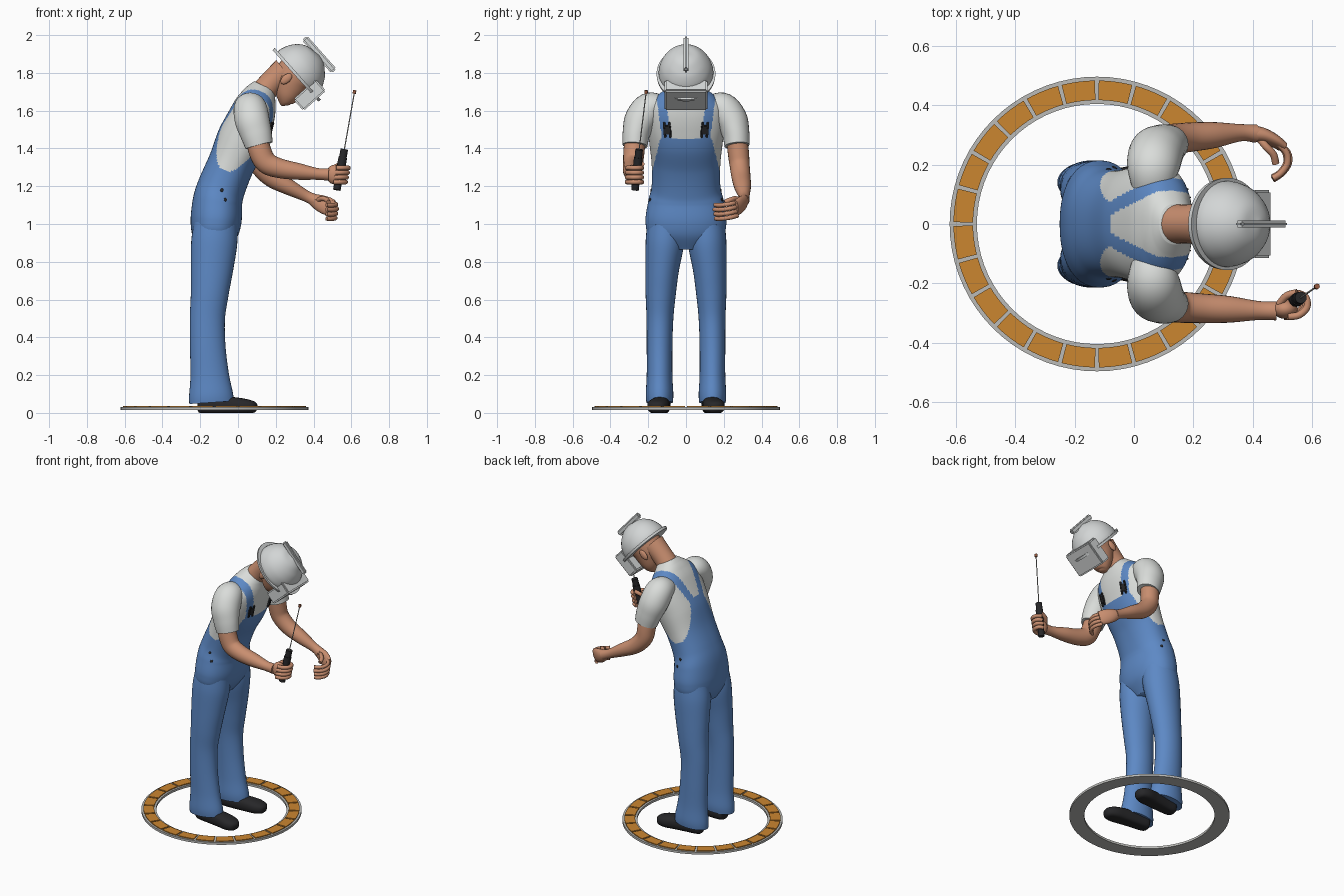
import bpy, bmesh, math
from mathutils import Vector, Matrix
from mathutils.bvhtree import BVHTree

if "Cube" in bpy.data.objects:
    bpy.data.objects.remove(bpy.data.objects["Cube"])


def material(name, r, g, b):
    m = bpy.data.materials.new(name)
    m.use_nodes = True
    m.diffuse_color = (r, g, b, 1)
    m.node_tree.nodes["Principled BSDF"].inputs["Base Color"].default_value = (r, g, b, 1)
    return m


BLUE = material("denim blue", 0.11, 0.25, 0.56)
SHIRT = material("shirt white", 0.70, 0.72, 0.70)
SHELL = material("helmet grey", 0.65, 0.67, 0.67)
SKIN = material("skin", 0.58, 0.27, 0.16)
BLACK = material("black rubber", 0.02, 0.02, 0.022)
ORANGE = material("tile orange", 0.60, 0.24, 0.03)
GREY = material("ring grey", 0.50, 0.50, 0.48)
COPPER = material("copper tip", 0.30, 0.10, 0.05)

X, Y, Z = Vector((1, 0, 0)), Vector((0, 1, 0)), Vector((0, 0, 1))


def finish(bm, name, mats, angle=40):
    bmesh.ops.recalc_face_normals(bm, faces=bm.faces)
    me = bpy.data.meshes.new(name)
    bm.to_mesh(me)
    bm.free()
    for m in mats:
        me.materials.append(m)
    ob = bpy.data.objects.new(name, me)
    bpy.context.collection.objects.link(ob)
    bpy.ops.object.select_all(action="DESELECT")
    ob.select_set(True)
    bpy.context.view_layer.objects.active = ob
    bpy.ops.object.shade_smooth_by_angle(angle=math.radians(angle))
    return ob


def spline(keys, steps):
    """Smooth interpolation through key tuples of any length."""
    k = [Vector(p) for p in keys]
    out = []
    for i in range(len(k) - 1):
        p0, p1, p2, p3 = k[max(i - 1, 0)], k[i], k[i + 1], k[min(i + 2, len(k) - 1)]
        for j in range(steps):
            t = j / steps
            out.append(0.5 * (2 * p1 + (p2 - p0) * t + (2 * p0 - 5 * p1 + 4 * p2 - p3) * t * t
                              + (3 * p1 - p0 - 3 * p2 + p3) * t ** 3))
    return out + [k[-1]]


def loft(name, keys, mats, ref=Y, steps=5, seg=20, power=1.0, matrix=None, floor=None, angle=60):
    """Skin ellipses (x, y, z, half width along ref, half depth) along a path."""
    pts = spline(keys, steps)
    bm, rings = bmesh.new(), []
    for i, p in enumerate(pts):
        c = Vector(p[:3])
        t = (Vector(pts[min(i + 1, len(pts) - 1)][:3]) - Vector(pts[max(i - 1, 0)][:3])).normalized()
        side = (ref - t * t.dot(ref)).normalized()
        front = side.cross(t)
        ring = []
        for j in range(seg):
            a = 2 * math.pi * j / seg
            u = math.copysign(abs(math.cos(a)) ** power, math.cos(a))
            v = math.copysign(abs(math.sin(a)) ** power, math.sin(a))
            q = c + side * u * p[3] + front * v * p[4]
            if floor is not None:
                q.z = max(q.z, floor)
            ring.append(bm.verts.new(matrix @ q if matrix else q))
        rings.append(ring)
    for a, b in zip(rings, rings[1:]):
        for j in range(seg):
            bm.faces.new((a[j], a[(j + 1) % seg], b[(j + 1) % seg], b[j]))
    bm.faces.new(rings[0])
    bm.faces.new(rings[-1])
    return finish(bm, name, mats, angle)


def tube(name, pts, radius, mat, ref=Z, seg=10):
    return loft(name, [(*p, radius, radius) for p in pts], [mat], ref, 4, seg)


def box(name, size, matrix, mat, bevel=0.004):
    bm = bmesh.new()
    bmesh.ops.create_cube(bm, size=1, matrix=matrix @ Matrix.Diagonal((*size, 1)))
    bmesh.ops.bevel(bm, geom=bm.edges[:], offset=bevel, segments=2, affect="EDGES")
    return finish(bm, name, [mat])


def ball(name, size, matrix, mat):
    bm = bmesh.new()
    bmesh.ops.create_uvsphere(bm, u_segments=24, v_segments=14, radius=1,
                              matrix=matrix @ Matrix.Diagonal((*size, 1)))
    return finish(bm, name, [mat], 80)


def arc_slab(name, r0, r1, z0, z1, a0, a1, n, mat):
    """Curved slab between two radii; a full turn closes on itself."""
    bm = bmesh.new()
    rows = [[bm.verts.new((RING_X + r * math.cos(a), r * math.sin(a), z))
             for r, z in ((r0, z0), (r1, z0), (r1, z1), (r0, z1))]
            for a in (a0 + (a1 - a0) * i / n for i in range(n + 1))]
    for p, q in zip(rows, rows[1:]):
        for k in range(4):
            bm.faces.new((p[k], p[(k + 1) % 4], q[(k + 1) % 4], q[k]))
    if a1 - a0 < 6:
        bm.faces.new(rows[0])
        bm.faces.new(rows[-1])
    else:
        bmesh.ops.remove_doubles(bm, verts=bm.verts, dist=1e-5)
    return finish(bm, name, [mat])


# Floor ring with inlaid tiles
RING_X = -0.125
arc_slab("ring_base", 0.405, 0.497, 0.015, 0.03, 0, 2 * math.pi, 72, GREY)
for i in range(24):
    a = math.radians(15 * i)
    arc_slab("ring_tile", 0.418, 0.484, 0.028, 0.036, a + 0.013, a + 0.249, 5, ORANGE)

# Torso: shirt and overalls share one skin, coloured by height and side
torso = loft("torso", [
    (-0.13, 0, 0.87, 0.10, 0.08), (-0.125, 0, 0.94, 0.195, 0.12), (-0.116, 0, 1.02, 0.214, 0.135),
    (-0.108, 0, 1.12, 0.20, 0.131), (-0.085, 0, 1.2, 0.182, 0.127), (-0.035, 0, 1.32, 0.182, 0.124),
    (0.02, 0, 1.44, 0.195, 0.135), (0.062, 0, 1.54, 0.205, 0.126), (0.092, 0, 1.62, 0.195, 0.112),
    (0.112, 0, 1.67, 0.155, 0.094), (0.128, 0, 1.705, 0.105, 0.076), (0.14, 0, 1.73, 0.068, 0.06)],
    [SHIRT, BLUE], steps=12, seg=144, power=0.9)


def is_blue(c):
    y, front = abs(c.y), c.x > 0.02 + 0.46 * (c.z - 1.44)
    if c.z < 1.27:
        return True
    if front and c.z < 1.45:
        return y < 0.135 + 0.26 * (1.45 - c.z)
    if not front and c.z < 1.54:
        return y < 0.075 + 0.115 * ((1.54 - c.z) / 0.27) ** 1.5
    strap = 0.11 + 0.13 * (c.z - 1.5) if front else min(0.045 + 0.5 * (c.x + 0.1), 0.135)
    return abs(y - strap) < 0.024


for f in torso.data.polygons:
    f.material_index = int(is_blue(f.center))
surface = BVHTree.FromPolygons([v.co for v in torso.data.vertices],
                               [p.vertices[:] for p in torso.data.polygons])


def on_torso(point):
    """Frame on the torso skin: local z points outward, local y runs upward."""
    loc, nor, _, _ = surface.find_nearest(Vector(point))
    side = Z.cross(nor).normalized()
    return Matrix.Translation(loc) @ Matrix((side, nor.cross(side), nor)).transposed().to_4x4()


for s, tag in ((1, "left"), (-1, "right")):
    # Buckles and hip buttons
    base = on_torso((0.2, s * 0.108, 1.49))
    box(tag + "_buckle", (0.042, 0.05, 0.016), base, BLACK)
    for k in (-1, 1):
        box(tag + "_buckle_bar", (0.012, 0.085, 0.012), base @ Matrix.Translation((k * 0.014, 0, 0.004)), BLACK, 0.003)
    for x, z in ((-0.08, 1.19), (-0.04, 1.14)):
        ball(tag + "_hip_button", (0.009, 0.009, 0.004), on_torso((x, s * 0.25, z)), BLACK)

    # Trouser legs and shoes
    loft(tag + "_trouser_leg", [
        (-0.140, s * 0.140, 0.055, 0.070, 0.118), (-0.143, s * 0.140, 0.10, 0.073, 0.116),
        (-0.150, s * 0.140, 0.20, 0.068, 0.102), (-0.160, s * 0.140, 0.35, 0.068, 0.094),
        (-0.162, s * 0.138, 0.5, 0.071, 0.093), (-0.150, s * 0.134, 0.63, 0.080, 0.100),
        (-0.138, s * 0.126, 0.76, 0.089, 0.112), (-0.126, s * 0.112, 0.9, 0.102, 0.122),
        (-0.118, s * 0.105, 1.0, 0.100, 0.115)], [BLUE], steps=6, seg=32)
    loft(tag + "_shoe", [
        (-0.212, s * 0.125, 0.04, 0.02, 0.025), (-0.2, s * 0.126, 0.04, 0.042, 0.042),
        (-0.13, s * 0.13, 0.04, 0.046, 0.048), (-0.03, s * 0.14, 0.038, 0.052, 0.046),
        (0.04, s * 0.15, 0.034, 0.056, 0.04), (0.085, s * 0.156, 0.03, 0.04, 0.03),
        (0.1, s * 0.158, 0.028, 0.015, 0.016)], [BLACK], steps=4, power=0.8, floor=0.0)

    # Sleeves
    loft(tag + "_sleeve", [
        (0.065, s * 0.12, 1.62, 0.07, 0.06), (0.065, s * 0.19, 1.612, 0.088, 0.085),
        (0.075, s * 0.24, 1.55, 0.092, 0.086), (0.095, s * 0.263, 1.48, 0.084, 0.073),
        (0.112, s * 0.27, 1.415, 0.074, 0.066)], [SHIRT], ref=X, steps=6, seg=28)

# Bare arms
loft("right_arm", [
    (0.1, -0.267, 1.47, 0.055, 0.06), (0.115, -0.275, 1.39, 0.056, 0.06), (0.15, -0.28, 1.325, 0.053, 0.058),
    (0.22, -0.284, 1.295, 0.05, 0.052), (0.32, -0.288, 1.278, 0.045, 0.044), (0.42, -0.292, 1.265, 0.032, 0.031),
    (0.48, -0.293, 1.262, 0.032, 0.033)], [SKIN], steps=6, seg=24)
loft("left_arm", [
    (0.1, 0.267, 1.47, 0.055, 0.06), (0.105, 0.277, 1.38, 0.056, 0.058), (0.12, 0.284, 1.31, 0.053, 0.056),
    (0.18, 0.292, 1.245, 0.05, 0.051), (0.27, 0.3, 1.195, 0.044, 0.042), (0.36, 0.308, 1.148, 0.029, 0.03),
    (0.41, 0.305, 1.125, 0.031, 0.033)], [SKIN], steps=6, seg=24)

# Left hand: palm and curled fingers
loft("left_palm", [
    (0.39, 0.306, 1.133, 0.028, 0.03), (0.43, 0.3, 1.113, 0.026, 0.043),
    (0.47, 0.282, 1.096, 0.022, 0.048), (0.5, 0.262, 1.085, 0.017, 0.043)], [SKIN], seg=20)
for i in range(4):
    z, r = 1.116 - 0.024 * i, 0.004 * abs(i - 1)
    tube("left_finger", [(0.485, 0.272, z), (0.518 - r, 0.242, z - 0.008), (0.522 - r, 0.205, z - 0.014),
                         (0.5 - r, 0.172, z - 0.017), (0.468, 0.15 + r, z - 0.015)], 0.0115, SKIN)
tube("left_thumb", [(0.42, 0.292, 1.125), (0.445, 0.262, 1.135), (0.47, 0.235, 1.128), (0.478, 0.205, 1.115)], 0.013, SKIN)

# Right hand: fist closed round the handle
ball("right_palm", (0.042, 0.033, 0.052), Matrix.Translation((0.51, -0.287, 1.262)), SKIN)
for i in range(4):
    z, d = 1.222 + 0.025 * i, 0.005 * i
    tube("right_finger", [(0.505 + d, -0.312, z), (0.54 + d, -0.308, z), (0.568 + d, -0.282, z),
                          (0.565 + d, -0.248, z), (0.538 + d, -0.233, z)], 0.0125, SKIN)
tube("right_thumb", [(0.49, -0.27, 1.285), (0.515, -0.242, 1.303), (0.55, -0.232, 1.318)], 0.013, SKIN)

# Hand tool: handle, thin rod and tip
low, high, tip = Vector((0.523, -0.27, 1.18)), Vector((0.563, -0.248, 1.395)), Vector((0.615, -0.212, 1.69))
tube("tool_handle", [low, low.lerp(high, 0.3), low.lerp(high, 0.7), high], 0.02, BLACK, X, 16)
tube("tool_collar", [low.lerp(high, 0.6), low.lerp(high, 0.8)], 0.023, BLACK, X, 16)
tube("tool_rod", [high, tip], 0.003, GREY, X, 8)
tube("tool_tip", [tip, tip + Vector((0.003, 0.002, 0.018))], 0.009, COPPER, X, 12)

# Head, in a frame tilted forward: x forward, z towards the crown
crown = Vector((0.747, 0, 0.666)).normalized()
HEAD = Matrix.Translation((0.31, 0, 1.79)) @ Matrix((Y.cross(crown), Y, crown)).transposed().to_4x4()


def at(x, y, z):
    return HEAD @ Matrix.Translation((x, y, z))


loft("neck", [(0.09, 0, 1.63, 0.075, 0.07), (0.135, 0, 1.70, 0.068, 0.066), (0.185, 0, 1.755, 0.066, 0.066),
              (0.25, 0, 1.81, 0.075, 0.075)], [SKIN], seg=28)
loft("head", [(0.085, 0, -0.15, 0.02, 0.02), (0.075, 0, -0.142, 0.042, 0.036), (0.055, 0, -0.115, 0.064, 0.062),
              (0.03, 0, -0.075, 0.08, 0.086), (0.008, 0, -0.03, 0.092, 0.106), (0, 0, 0.03, 0.1, 0.115),
              (0, 0, 0.08, 0.08, 0.09)], [SKIN], seg=32, matrix=HEAD)
ball("nose", (0.024, 0.016, 0.028), at(0.115, 0, -0.062), SKIN)
for s in (1, -1):
    ball("ear", (0.022, 0.012, 0.036), at(-0.02, s * 0.094, -0.055), SKIN)

# Helmet: dome, brim, crest bar and face shield
loft("helmet_dome", [(-0.005, 0, 0, 0.145, 0.153), (-0.005, 0, 0.03, 0.143, 0.152), (-0.004, 0, 0.075, 0.128, 0.136),
                     (-0.002, 0, 0.115, 0.098, 0.106), (0, 0, 0.143, 0.06, 0.064), (0, 0, 0.157, 0.012, 0.012)],
     [SHELL], seg=40, matrix=HEAD, angle=80)
loft("helmet_brim", [(0, 0, -0.008, 0.154, 0.182), (0, 0, 0.008, 0.156, 0.184)], [SHELL], steps=2, seg=48, matrix=HEAD, angle=30)
box("helmet_crest", (0.235, 0.024, 0.036), at(0, 0, 0.161), SHELL, 0.008)
box("face_shield", (0.082, 0.23, 0.16), at(0.126, 0, -0.02), SHELL, 0.008)
